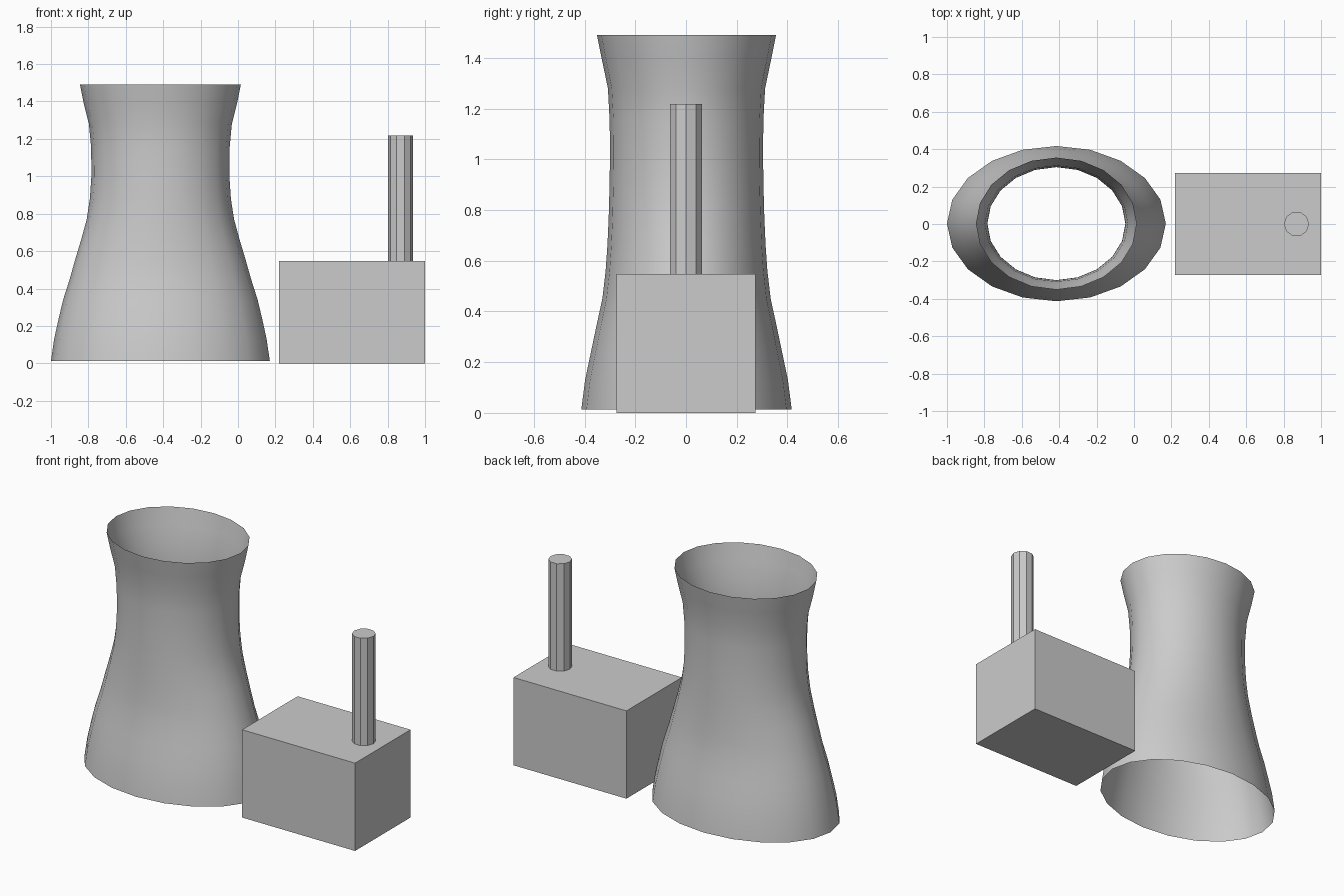
import bpy, bmesh
from math import cos, sin, pi

if "Cube" in bpy.data.objects:
    bpy.data.objects.remove(bpy.data.objects["Cube"])

# Cooling tower profile: (height, half width in x, half width in y)
PROFILE = [
    (0.013, 0.585, 0.415), (0.13, 0.568, 0.400), (0.235, 0.545, 0.378),
    (0.34, 0.520, 0.356), (0.45, 0.485, 0.332), (0.56, 0.454, 0.319),
    (0.66, 0.424, 0.312), (0.77, 0.394, 0.307), (0.88, 0.377, 0.304),
    (1.00, 0.369, 0.302), (1.15, 0.370, 0.303), (1.28, 0.382, 0.310),
    (1.39, 0.410, 0.333), (1.49, 0.430, 0.353),
]
SIDES = 20


def add_object(name, bm, location):
    mesh = bpy.data.meshes.new(name)
    bm.to_mesh(mesh)
    bm.free()
    obj = bpy.data.objects.new(name, mesh)
    obj.location = location
    bpy.context.collection.objects.link(obj)
    return obj


# Cooling tower: open, thin elliptical shell, smooth shaded
bm = bmesh.new()
rings = [[bm.verts.new((rx * cos(2 * pi * i / SIDES), ry * sin(2 * pi * i / SIDES), z))
          for i in range(SIDES)] for z, rx, ry in PROFILE]
for low, high in zip(rings, rings[1:]):
    for i in range(SIDES):
        j = (i + 1) % SIDES
        bm.faces.new((low[i], low[j], high[j], high[i])).smooth = True
add_object("cooling_tower", bm, (-0.415, 0.002, 0))

# Plant building: plain box
bm = bmesh.new()
bmesh.ops.create_cube(bm, size=1)
bmesh.ops.scale(bm, vec=(0.78, 0.547, 0.548), verts=bm.verts)
add_object("plant_building", bm, (0.61, 0, 0.274))

# Chimney: ten flat sides, a vertex pointing along x
bm = bmesh.new()
base = [bm.verts.new((0.067 * cos(2 * pi * i / 10), 0.067 * sin(2 * pi * i / 10), 0))
        for i in range(10)]
face = bm.faces.new(base)
top = bmesh.ops.extrude_face_region(bm, geom=[face])
bmesh.ops.translate(bm, vec=(0, 0, 0.67),
                    verts=[v for v in top["geom"] if isinstance(v, bmesh.types.BMVert)])
bmesh.ops.recalc_face_normals(bm, faces=bm.faces)
add_object("chimney", bm, (0.869, 0, 0.548))
